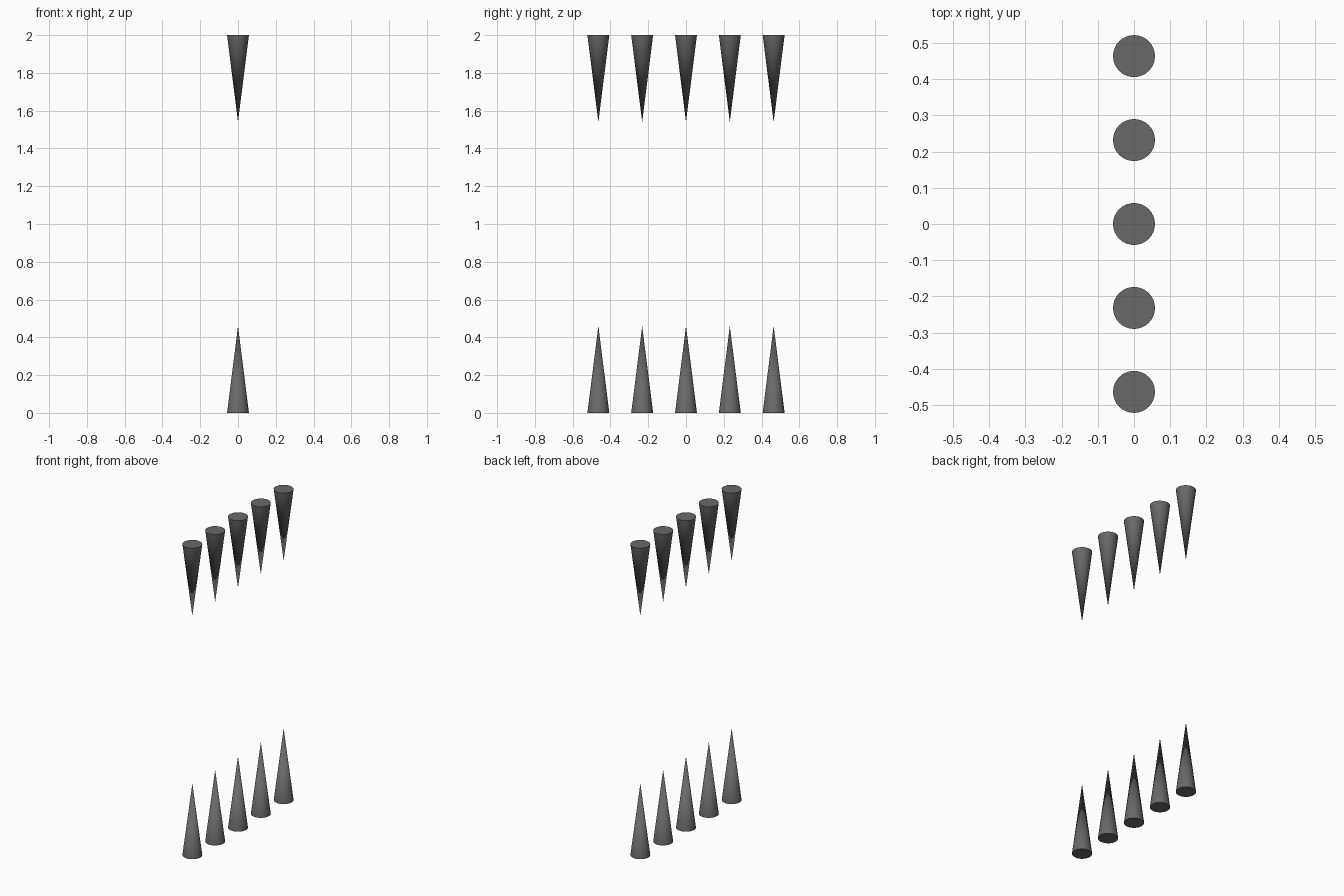
import bpy
import math

# Remove the default object
cube = bpy.data.objects.get("Cube")
if cube:
    bpy.data.objects.remove(cube, do_unlink=True)

RADIUS, HEIGHT, SPACING, TOP = 0.058, 0.46, 0.232, 2.0

# Dark grey stone
grey = bpy.data.materials.new("dark_grey")
grey.use_nodes = True
colour = (0.14, 0.14, 0.14, 1.0)
grey.diffuse_color = colour
grey.node_tree.nodes["Principled BSDF"].inputs["Base Color"].default_value = colour


def spike(name, y, z, flip):
    """A smooth capped cone, pointing up or hanging down."""
    bpy.ops.mesh.primitive_cone_add(
        vertices=32, radius1=RADIUS, radius2=0, depth=HEIGHT,
        location=(0, y, z), rotation=(math.pi if flip else 0, 0, 0))
    obj = bpy.context.object
    obj.name = name
    obj.data.materials.append(grey)
    bpy.ops.object.shade_smooth_by_angle(angle=math.radians(40))


# Facing rows of floor and ceiling spikes
for i in range(5):
    y = (i - 2) * SPACING
    spike(f"floor_spike_{i + 1}", y, HEIGHT / 2, False)
    spike(f"ceiling_spike_{i + 1}", y, TOP - HEIGHT / 2, True)
